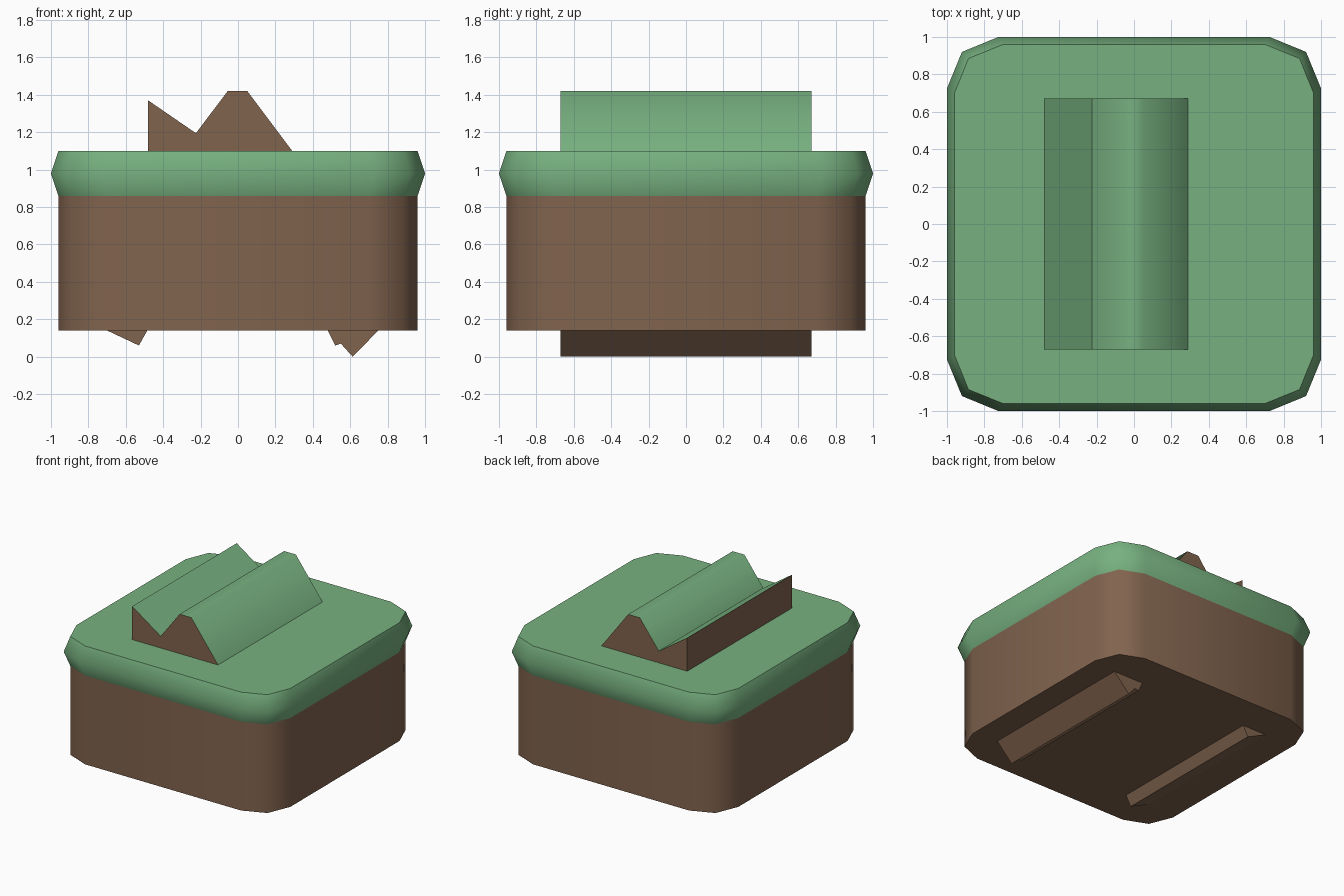
import bpy, math

if "Cube" in bpy.data.objects:
    bpy.data.objects.remove(bpy.data.objects["Cube"])


def mat(name, col):
    m = bpy.data.materials.new(name)
    m.diffuse_color = (*col, 1)
    m.use_nodes = True
    m.node_tree.nodes["Principled BSDF"].inputs["Base Color"].default_value = m.diffuse_color
    return m


GREEN = mat("grass green", (0.185, 0.440, 0.215))
BROWN = mat("earth brown", (0.220, 0.126, 0.076))


def make(name, verts, faces, mats, angle=60):
    me = bpy.data.meshes.new(name)
    me.from_pydata(verts, [], faces)
    for m in mats:
        me.materials.append(m)
    me.update()
    ob = bpy.data.objects.new(name, me)
    bpy.context.collection.objects.link(ob)
    bpy.ops.object.select_all(action='DESELECT')
    ob.select_set(True)
    bpy.context.view_layer.objects.active = ob
    bpy.ops.object.shade_smooth_by_angle(angle=math.radians(angle))
    return ob


def ring(half, mid, start, z):
    """Rounded square outline with two-segment corners, counter-clockwise."""
    corner = [(half, start), (mid, mid), (start, half)]
    pts = []
    for k in range(4):
        for x, y in corner:
            for _ in range(k):
                x, y = -y, x
            pts.append((x, y, z))
    return pts


def loft(name, rings, material, bottom, top):
    n = len(rings[0])
    verts = [p for r in rings for p in r]
    faces = []
    for r in range(len(rings) - 1):
        for i in range(n):
            j = (i + 1) % n
            faces.append((r * n + i, r * n + j, (r + 1) * n + j, (r + 1) * n + i))
    if bottom:
        faces.append(tuple(reversed(range(n))))
    if top:
        faces.append(tuple(range((len(rings) - 1) * n, len(rings) * n)))
    return make(name, verts, faces, [material])


def ridge(name, profile, depth, mats):
    """Extrude an x-z profile (counter-clockwise from the front) along y.
    The closing side, last point to first, rests on the block and stays open."""
    n = len(profile)
    verts = [(x, y, z) for y in (-depth, depth) for x, z in profile]
    faces = [tuple(range(n)), tuple(reversed(range(n, 2 * n)))]
    faces += [(i, n + i, n + i + 1, i + 1) for i in range(n - 1)]
    return make(name, verts, faces, mats)


# Earth body and grass rim
INNER = (0.96, 0.885, 0.70)
OUTER = (1.0, 0.92, 0.725)
loft("earth_body", [ring(*INNER, 0.14), ring(*INNER, 0.86)], BROWN, True, False)
loft("grass_cap", [ring(*INNER, 0.86), ring(*OUTER, 0.98), ring(*INNER, 1.10)],
     GREEN, False, True)

# Grassy hill ridge: upward faces green, ends and cliff brown
hill = ridge("hill_ridge", [(0.29, 1.10), (0.05, 1.42), (-0.055, 1.42),
                            (-0.225, 1.195), (-0.48, 1.37), (-0.48, 1.10)],
             0.67, [BROWN, GREEN])
for p in hill.data.polygons:
    p.material_index = 1 if p.normal.z > 0.1 else 0

# Hanging earth ridges under the block
ridge("left_under_ridge", [(-0.70, 0.14), (-0.53, 0.06), (-0.485, 0.14)],
      0.67, [BROWN])
ridge("right_under_ridge", [(0.48, 0.14), (0.52, 0.06), (0.55, 0.07),
                            (0.613, 0.0), (0.75, 0.14)], 0.67, [BROWN])
